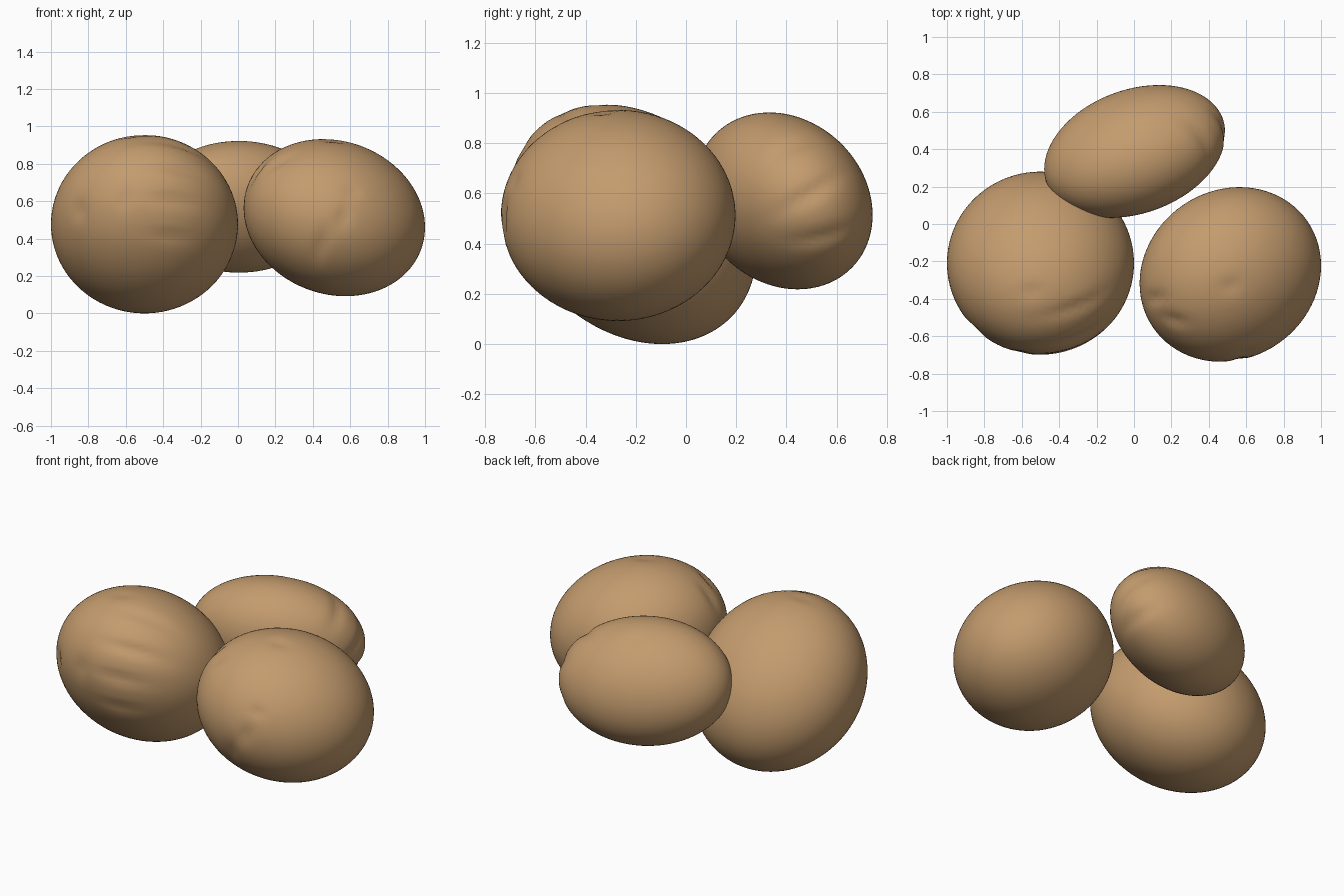
import bpy, bmesh, math
from mathutils import Vector

if "Cube" in bpy.data.objects:
    bpy.data.objects.remove(bpy.data.objects["Cube"])

# One earthy tan colour for all three tubers
skin = bpy.data.materials.new("tan_skin")
skin.diffuse_color = (0.55, 0.33, 0.155, 1.0)
skin.use_nodes = True
skin.node_tree.nodes["Principled BSDF"].inputs["Base Color"].default_value = skin.diffuse_color


def tuber(name, centre, sizes, skew, dents):
    """Tilted ellipsoid. sizes = half extents along x, y, z;
    skew = xy, xz, yz tilt terms; dents = (direction, groove direction, length, width, depth)."""
    xx, yy, zz = (s * s for s in sizes)
    xy, xz, yz = skew
    # lower triangular map from the unit sphere to the tilted ellipsoid
    a = math.sqrt(xx)
    b, d = xy / a, xz / a
    c = math.sqrt(yy - b * b)
    e = (yz - b * d) / c
    f = math.sqrt(zz - d * d - e * e)

    bm = bmesh.new()
    bmesh.ops.create_icosphere(bm, subdivisions=5, radius=1.0)
    for v in bm.verts:
        x, y, z = v.co
        p = Vector((a * x, b * x + c * y, d * x + e * y + f * z))
        n = p.normalized()
        push = 0.0
        for direction, along, length, width, depth in dents:
            n0 = Vector(direction).normalized()
            if n.dot(n0) < 0.3:
                continue
            t = Vector(along)
            t = (t - n0 * t.dot(n0)).normalized()
            u, w = n.dot(t) / length, n.dot(n0.cross(t)) / width
            push -= depth * math.exp(-(u * u + w * w))
        v.co = p * (1 + push)
    mesh = bpy.data.meshes.new(name)
    bm.to_mesh(mesh)
    bm.free()
    for poly in mesh.polygons:
        poly.use_smooth = True
    mesh.materials.append(skin)
    obj = bpy.data.objects.new(name, mesh)
    obj.location = centre
    bpy.context.collection.objects.link(obj)
    return obj


X, Z = (1, 0.25, -0.1), (0.3, 0, 1)

# Left tuber, long grooves on its front and upper right
tuber("left_tuber", (-0.50, -0.21, 0.477), (0.50, 0.49, 0.477), (0, 0, -0.055), [
    ((0.35, -0.45, 0.8), X, 0.35, 0.06, 0.025),
    ((0.4, -0.75, 0.55), X, 0.35, 0.06, 0.03),
    ((0.3, -0.9, 0.25), X, 0.30, 0.06, 0.025),
    ((0.3, -0.95, -0.15), X, 0.25, 0.05, 0.025),
    ((-0.2, -0.9, 0.25), Z, 0.12, 0.07, 0.02),
    ((-0.7, -0.7, 0.15), Z, 0.10, 0.08, 0.03),
    ((-0.1, -0.3, 0.95), X, 0.12, 0.06, 0.02),
])

# Right tuber, dents on its front, inner side and top
tuber("right_tuber", (0.515, -0.27, 0.512), (0.485, 0.467, 0.42), (0.023, -0.025, 0), [
    ((0.1, -1.0, 0.0), Z, 0.14, 0.07, 0.03),
    ((-0.15, -0.9, -0.3), Z, 0.22, 0.07, 0.03),
    ((0.2, -0.9, 0.3), X, 0.10, 0.07, 0.02),
    ((0.0, -0.15, 1.0), X, 0.14, 0.10, 0.025),
    ((-0.8, -0.25, 0.5), Z, 0.18, 0.06, 0.03),
    ((-0.6, -0.5, 0.6), X, 0.15, 0.07, 0.03),
])

# Back tuber, longer and slimmer, dents on its right end
tuber("back_tuber", (0.005, 0.388, 0.57), (0.485, 0.355, 0.352), (0.046, 0, -0.02), [
    ((0.8, 0.15, 0.5), (0, 1, 0.7), 0.30, 0.08, 0.03),
    ((0.95, 0.2, 0.05), (0, 1, 0.6), 0.30, 0.07, 0.03),
    ((0.9, 0.3, -0.3), (0, 1, 0.2), 0.25, 0.07, 0.025),
    ((0.0, 0.4, 0.9), X, 0.12, 0.10, 0.025),
])
